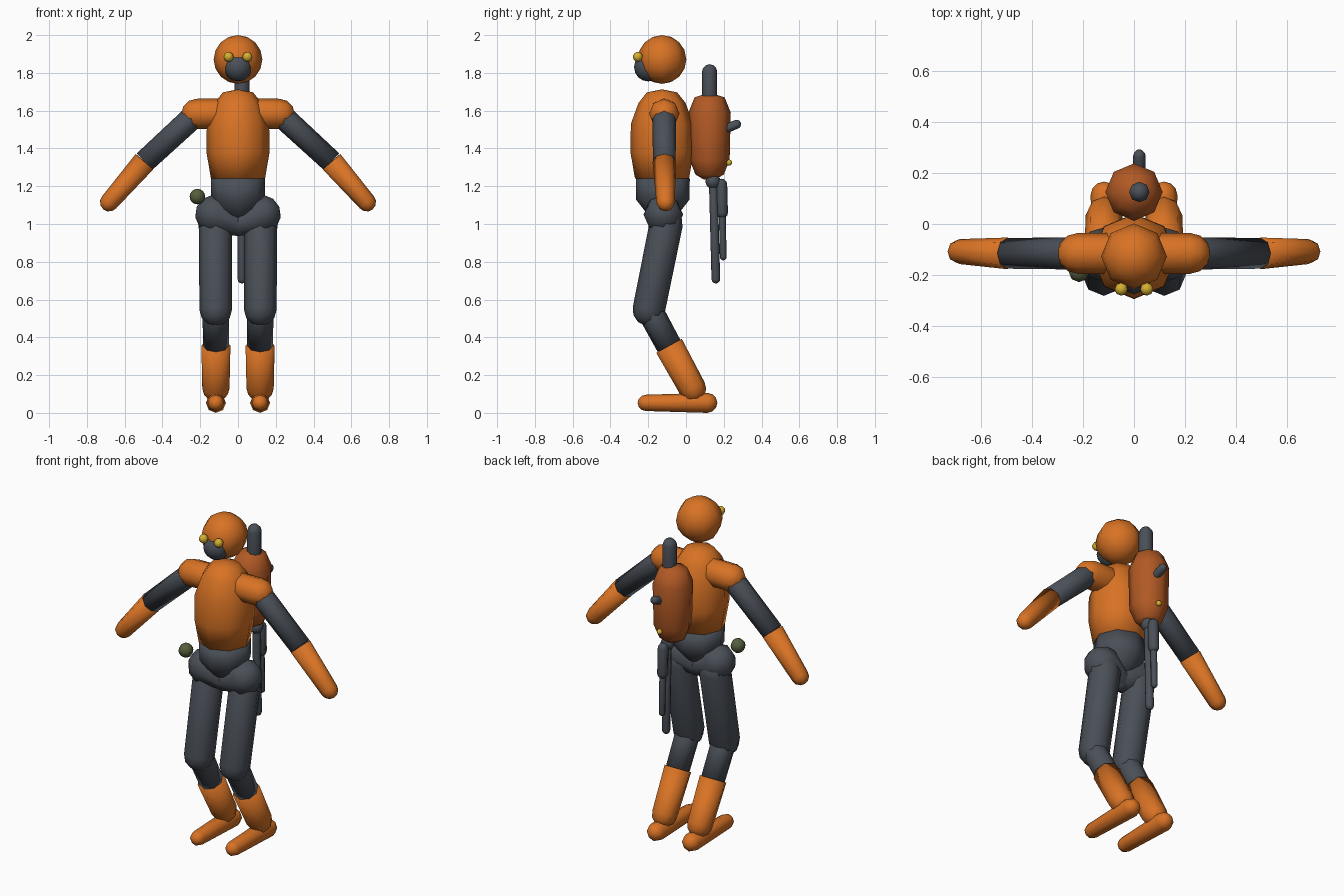
import bpy, bmesh, math
from mathutils import Vector

cube = bpy.data.objects.get("Cube")
if cube:
    bpy.data.objects.remove(cube, do_unlink=True)


def material(name, rgb):
    m = bpy.data.materials.new(name)
    m.use_nodes = True
    m.diffuse_color = (*rgb, 1)
    m.node_tree.nodes["Principled BSDF"].inputs["Base Color"].default_value = (*rgb, 1)
    return m


ORANGE = material("suit orange", (0.69, 0.17, 0.018))
RUST = material("pack rust", (0.44, 0.10, 0.018))
GREY = material("slate grey", (0.069, 0.08, 0.098))
YELLOW = material("lamp yellow", (0.68, 0.43, 0.03))
GREEN = material("olive green", (0.09, 0.115, 0.045))
SIDES = 8


def finish(name, bm, mat):
    bmesh.ops.remove_doubles(bm, verts=bm.verts, dist=0.0005)
    bmesh.ops.recalc_face_normals(bm, faces=bm.faces)
    for f in bm.faces:
        f.smooth = True
    me = bpy.data.meshes.new(name)
    bm.to_mesh(me)
    bm.free()
    me.materials.append(mat)
    ob = bpy.data.objects.new(name, me)
    bpy.context.collection.objects.link(ob)
    return ob


def ball(name, centre, r, mat):
    bm = bmesh.new()
    bmesh.ops.create_uvsphere(bm, u_segments=SIDES, v_segments=SIDES, radius=r)
    bmesh.ops.translate(bm, verts=bm.verts, vec=centre)
    return finish(name, bm, mat)


def tube(name, stations, mat, start=True, end=True):
    """Loft rings along (point, radius) stations, with optional rounded ends."""
    pts = [(Vector(p), r) for p, r in stations]
    axis = (pts[-1][0] - pts[0][0]).normalized()
    ref = Vector((0, 0, 1)) if abs(axis.y) > 0.8 else Vector((0, 1, 0))
    u = axis.cross(ref).normalized()
    v = axis.cross(u)

    def dome(centre, r, sign):
        angles = [math.radians(a) for a in (30, 60, 90)]
        return [(centre + axis * sign * r * math.sin(a), r * math.cos(a)) for a in angles]

    if start:
        pts = dome(*pts[0], -1)[::-1] + pts
    if end:
        pts = pts + dome(*pts[-1], 1)
    bm = bmesh.new()
    turns = [2 * math.pi * i / SIDES for i in range(SIDES)]
    rings = [[bm.verts.new(c + (u * math.cos(a) + v * math.sin(a)) * r) for a in turns]
             for c, r in pts]
    for a, b in zip(rings, rings[1:]):
        for i in range(SIDES):
            j = (i + 1) % SIDES
            bm.faces.new((a[i], a[j], b[j], b[i]))
    bm.faces.new(rings[0])
    bm.faces.new(rings[-1])
    return finish(name, bm, mat)


def column(name, x, y, profile, mat):
    """Upright turned shape from (height, radius) pairs."""
    return tube(name, [((x, y, z), r) for z, r in profile], mat, False, False)


# Head, breathing mask and lamps
ball("head", (0, -0.127, 1.871), 0.129, ORANGE)
ball("mask", (0, -0.2, 1.83), 0.075, GREY)

# Torso and waist
column("torso", 0, -0.127, [(1.24, 0.143), (1.38, 0.167), (1.53, 0.165),
                            (1.64, 0.125), (1.697, 0.08), (1.713, 0)], ORANGE)
column("waist", 0, -0.123, [(1.0, 0), (1.05, 0.08), (1.13, 0.142), (1.24, 0.143)], GREY)

for side, s in (("left", 1), ("right", -1)):
    ball(side + "_lamp", (s * 0.05, -0.255, 1.885), 0.026, YELLOW)

    # Arms
    tube(side + "_shoulder", [((s * 0.08, -0.115, 1.585), 0.08),
                              ((s * 0.22, -0.115, 1.583), 0.08)], ORANGE)
    elbow = (s * 0.495, -0.115, 1.33)
    tube(side + "_upper_arm", [((s * 0.24, -0.115, 1.565), 0.063), (elbow, 0.06)], GREY, end=False)
    tube(side + "_forearm", [(elbow, 0.062), ((s * 0.682, -0.108, 1.115), 0.049)],
         ORANGE, start=False)

    # Hips and legs
    tube(side + "_hip", [((0, -0.12, 1.0), 0.065), ((s * 0.122, -0.12, 1.05), 0.105)], GREY)
    tube(side + "_thigh", [((s * 0.12, -0.105, 1.0), 0.088),
                           ((s * 0.118, -0.197, 0.545), 0.086)], GREY)
    ankle_top = (s * 0.117, -0.09, 0.355)
    tube(side + "_shin", [((s * 0.118, -0.185, 0.53), 0.07), (ankle_top, 0.068)], GREY, end=False)
    tube(side + "_boot", [(ankle_top, 0.077), ((s * 0.117, 0.035, 0.128), 0.072)],
         ORANGE, start=False)
    tube(side + "_foot", [((s * 0.117, 0.113, 0.053), 0.053),
                          ((s * 0.117, -0.213, 0.053), 0.043)], ORANGE)

# Backpack tank with its chimney, handle and light
column("backpack", 0, 0.125, [(1.235, 0.03), (1.262, 0.075), (1.34, 0.106), (1.59, 0.112),
                              (1.67, 0.08), (1.697, 0)], RUST)
GEAR_X = 0.021
tube("chimney", [((GEAR_X, 0.125, 1.6), 0.04), ((GEAR_X, 0.125, 1.806), 0.04)], GREY)
tube("pack_handle", [((GEAR_X, 0.2, 1.5), 0.024), ((GEAR_X, 0.268, 1.528), 0.024)], GREY)
ball("pack_light", (0.015, 0.228, 1.325), 0.016, YELLOW)

# Hanging hose and tool
ball("hose_joint", (GEAR_X, 0.143, 1.225), 0.04, GREY)
tube("hose", [((GEAR_X, 0.145, 1.2), 0.023), ((GEAR_X, 0.158, 0.708), 0.023)], GREY)
tube("tool_grip", [((GEAR_X, 0.188, 1.21), 0.03), ((GEAR_X, 0.192, 1.06), 0.03)], GREY)
tube("tool_shaft", [((GEAR_X, 0.192, 1.06), 0.018), ((GEAR_X, 0.197, 0.825), 0.018)], GREY)

# Pouch ball beside the right hip
ball("belt_canister", (-0.215, -0.187, 1.145), 0.041, GREEN)
